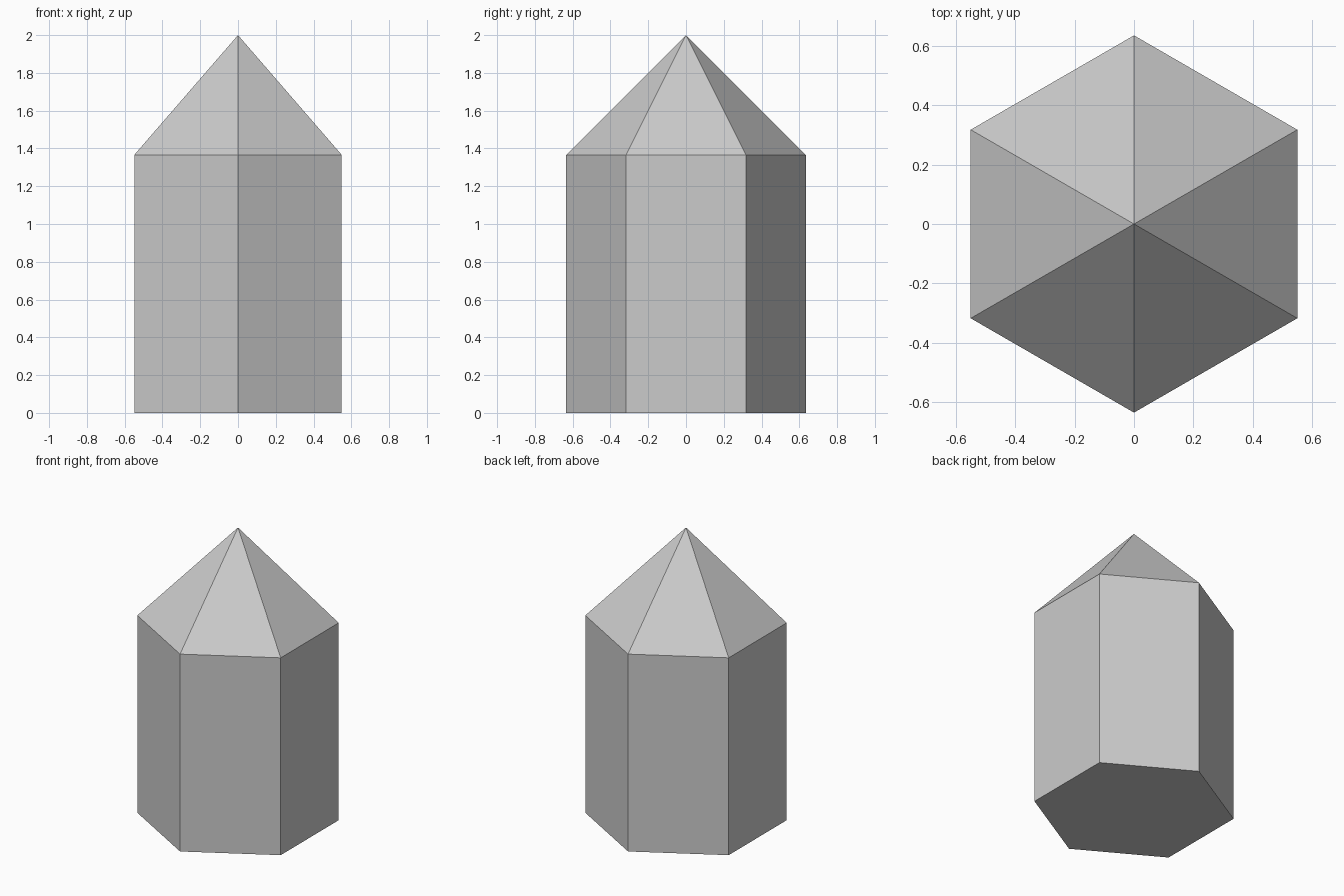
import bpy, bmesh
from math import sin, cos, pi

if "Cube" in bpy.data.objects:
    bpy.data.objects.remove(bpy.data.objects["Cube"])

SIDES, RADIUS, SHOULDER, TIP = 6, 0.634, 1.366, 2.0

bm = bmesh.new()


def ring(z):
    # hexagon with corners pointing along +y and -y
    angles = [pi / 2 + 2 * pi * i / SIDES for i in range(SIDES)]
    return [bm.verts.new((RADIUS * cos(a), RADIUS * sin(a), z)) for a in angles]


base, shoulder = ring(0), ring(SHOULDER)
tip = bm.verts.new((0, 0, TIP))

# flat underside
bm.faces.new(base[::-1])
for i in range(SIDES):
    j = (i + 1) % SIDES
    # upright wall and the pointed facet above it
    bm.faces.new((base[i], base[j], shoulder[j], shoulder[i]))
    bm.faces.new((shoulder[i], shoulder[j], tip))

mesh = bpy.data.meshes.new("pointed_hexagonal_crystal")
bm.to_mesh(mesh)
bm.free()
crystal = bpy.data.objects.new("pointed_hexagonal_crystal", mesh)
bpy.context.collection.objects.link(crystal)
